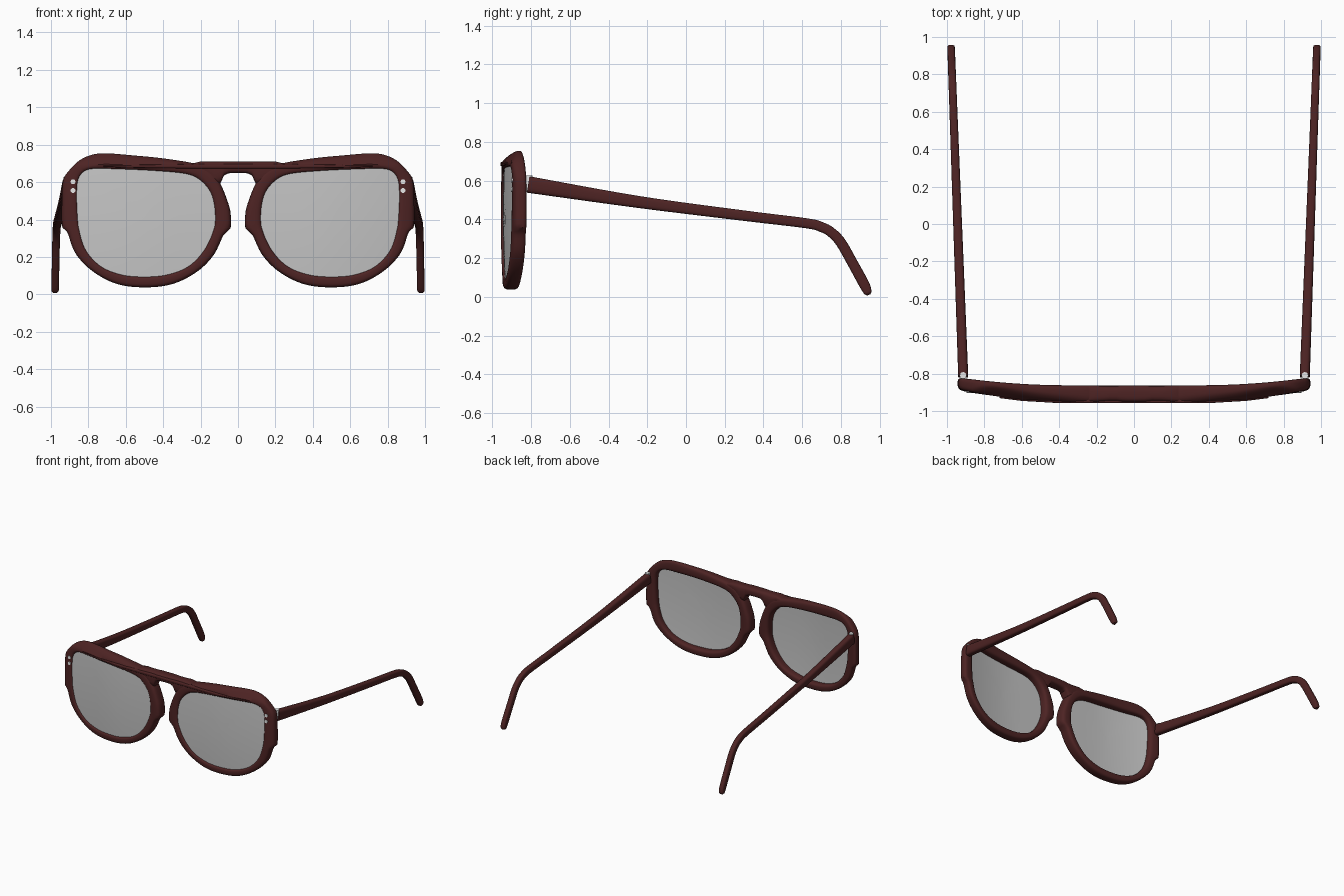
import bpy, bmesh, math
from mathutils import Vector

if "Cube" in bpy.data.objects:
    bpy.data.objects.remove(bpy.data.objects["Cube"], do_unlink=True)


def material(name, rgb, rough):
    m = bpy.data.materials.new(name)
    m.use_nodes = True
    m.diffuse_color = (*rgb, 1)
    node = m.node_tree.nodes["Principled BSDF"]
    node.inputs["Base Color"].default_value = (*rgb, 1)
    node.inputs["Roughness"].default_value = rough
    return m


MAROON = material("dark maroon", (0.075, 0.017, 0.017), 0.5)
GREY = material("lens grey", (0.56, 0.56, 0.56), 0.3)
SILVER = material("silver", (0.8, 0.8, 0.8), 0.3)


def finish(name, bm, mat, mirror=True, angle=40):
    bmesh.ops.recalc_face_normals(bm, faces=bm.faces[:])
    mesh = bpy.data.meshes.new(name)
    bm.to_mesh(mesh)
    bm.free()
    mesh.materials.append(mat)
    obj = bpy.data.objects.new(name, mesh)
    bpy.context.collection.objects.link(obj)
    bpy.ops.object.select_all(action='DESELECT')
    obj.select_set(True)
    bpy.context.view_layer.objects.active = obj
    bpy.ops.object.shade_smooth_by_angle(angle=math.radians(angle))
    if mirror:
        mod = obj.modifiers.new("mirror", 'MIRROR')
        mod.use_mirror_merge = False
    return obj


def loft(name, rings, mat, looped=False, mirror=True):
    """Skin a list of equal closed rings; cap the ends unless looped."""
    bm = bmesh.new()
    loops = [[bm.verts.new(p) for p in ring] for ring in rings]
    pairs = list(zip(loops, loops[1:]))
    if looped:
        pairs.append((loops[-1], loops[0]))
    else:
        bm.faces.new(loops[0])
        bm.faces.new(loops[-1])
    for a, b in pairs:
        for i in range(len(a)):
            j = (i + 1) % len(a)
            bm.faces.new((a[i], a[j], b[j], b[i]))
    return finish(name, bm, mat, mirror)


def section(count=20, power=0.6):
    """Rounded-square cross-section in the range -1 to 1."""
    out = []
    for i in range(count):
        a = math.tau * (i + 0.5) / count
        c, s = math.cos(a), math.sin(a)
        out.append((math.copysign(abs(c) ** power, c), math.copysign(abs(s) ** power, s)))
    return out


def spline(points, closed=False, steps=10):
    """Catmull-Rom curve through points of any dimension."""
    pts = [Vector(p) for p in points]
    n = len(pts)
    get = (lambda i: pts[i % n]) if closed else (lambda i: pts[max(0, min(n - 1, i))])
    out = []
    for i in range(n if closed else n - 1):
        p, q, r, s = (get(i + k) for k in (-1, 0, 1, 2))
        for k in range(steps):
            t = k / steps
            out.append(q + ((r - p) * t + (p * 2 - q * 5 + r * 4 - s) * t * t
                            + (q * 3 - p - r * 3 + s) * t ** 3) / 2)
    return out if closed else out + [pts[-1]]


# Curved front and back surfaces of the frame
def front(x, z):
    return -0.957 + 0.2 * max(0, abs(x) - 0.35) ** 2 + 0.08 * (z - 0.42) ** 2 + 0.7 * max(0, z - 0.695)


def back(x, z):
    return -0.862 + 0.12 * max(0, abs(x) - 0.35) ** 2 - 0.1 * max(0, 0.3 - z) ** 2


# Outlines of one rim
CENTRE = Vector((0.5, 0.4))
OUTER = [(.94, .36), (.942, .5), (.935, .61), (.905, .66), (.85, .715), (.78, .747), (.7, .754),
         (.55, .742), (.4, .727), (.22, .697), (.14, .66), (.093, .59), (.06, .51), (.04, .44),
         (.04, .35), (.075, .32), (.13, .21), (.22, .12), (.35, .055), (.5, .037), (.65, .056),
         (.78, .125), (.87, .22), (.912, .33)]
INNER = [(.856, .45), (.858, .56), (.845, .63), (.79, .667), (.65, .665), (.45, .656), (.28, .64),
         (.2, .602), (.145, .53), (.128, .42), (.14, .33), (.19, .23), (.27, .15), (.38, .108),
         (.5, .097), (.62, .107), (.73, .15), (.81, .235), (.845, .34)]


def polar(points, count=128):
    """Resample an outline at even angles around the lens centre."""
    samples = []
    for p in spline(points, closed=True):
        d = p - CENTRE
        samples.append((math.atan2(d.y, d.x) % math.tau, d.length))
    samples.sort()
    first, last = samples[0], samples[-1]
    samples = [(last[0] - math.tau, last[1])] + samples + [(first[0] + math.tau, first[1])]
    out = []
    for i in range(count):
        a = math.tau * i / count
        for (a0, r0), (a1, r1) in zip(samples, samples[1:]):
            if a0 <= a <= a1:
                r = r0 + (r1 - r0) * (a - a0) / max(a1 - a0, 1e-6)
                break
        out.append(CENTRE + Vector((math.cos(a), math.sin(a))) * r)
    return out


outer, inner = polar(OUTER), polar(INNER)

# Rims
rings = []
for o, i in zip(outer, inner):
    ring = []
    for u, v in section():
        p = i.lerp(o, (u + 1) / 2)
        y0, y1 = front(*p), back(*p)
        ring.append((p.x, y0 + (y1 - y0) * (v + 1) / 2, p.y))
    rings.append(ring)
loft("rims", rings, MAROON, looped=True)

# Lenses: concentric rings over the curved front, front sheet then back sheet
scales = [0.03, 0.25, 0.5, 0.75, 0.92, 1.02]
rings = []
for depth, order in ((0.012, scales), (0.035, scales[::-1])):
    for s in order:
        pts = [CENTRE + (p - CENTRE) * s for p in inner]
        rings.append([(p.x, front(p.x, min(p.y, 0.69)) + depth, p.y) for p in pts])
loft("lenses", rings, GREY)


def bar(name, stations, y_front, y_back):
    """Horizontal bar from (x, bottom, top) stations, symmetric in x."""
    full = [(-x, b, t) for x, b, t in stations[:0:-1]] + stations
    rings = []
    for x, b, t in full:
        y0, y1 = front(x, 0.6) + y_front, front(x, 0.6) + y_back
        rings.append([(x, (y0 + y1) / 2 + v * (y1 - y0) / 2, (b + t) / 2 + u * (t - b) / 2)
                      for u, v in section()])
    loft(name, rings, MAROON, mirror=False)


# Bridge with the keyhole arch, and the slim brow ridge
bar("bridge", [(0, .648, .711), (.05, .647, .711), (.075, .635, .711), (.095, .59, .711),
               (.13, .58, .711), (.2, .65, .711), (.24, .67, .7)], 0.004, 0.09)
bar("brow_ridge", [(0, .672, .697), (.2, .672, .697), (.4, .674, .695), (.6, .677, .692),
                   (.72, .682, .688)], -0.004, 0.03)

# Temples: path of (y, z, half height)
path = spline([(-.815, .58, .043), (-.24, .489, .031), (.3, .419, .027), (.62, .38, .026),
               (.7, .36, .026), (.75, .333, .026), (.8, .28, .027), (.86, .175, .027),
               (.92, .065, .027), (.938, .025, .021), (.944, .01, .01)], steps=6)
rings = []
for k, p in enumerate(path):
    a, b = path[max(k - 1, 0)], path[min(k + 1, len(path) - 1)]
    along = Vector((b.x - a.x, b.y - a.y)).normalized()
    t = (p.x + 0.815) / 1.76
    x = 0.913 + 0.065 * t
    half = min(0.027 - 0.007 * t, p.z)
    rings.append([(x + u * half, p.x - along.y * v * p.z, p.y + along.x * v * p.z)
                  for u, v in section()])
loft("temples", rings, MAROON)


def cylinder(name, centre, radius, length, along_y):
    rings = []
    for h in (-length / 2, length / 2):
        ring = []
        for i in range(20):
            a = math.tau * i / 20
            c, s = radius * math.cos(a), radius * math.sin(a)
            ring.append(Vector(centre) + Vector((c, h, s) if along_y else (c, s, h)))
        rings.append(ring)
    loft(name, rings, SILVER)


# Hinges and front rivets
cylinder("hinges", (0.914, -0.81, 0.583), 0.018, 0.086, False)
for name, z in (("upper_rivets", 0.602), ("lower_rivets", 0.555)):
    cylinder(name, (0.882, front(0.882, z) + 0.008, z), 0.013, 0.024, True)
